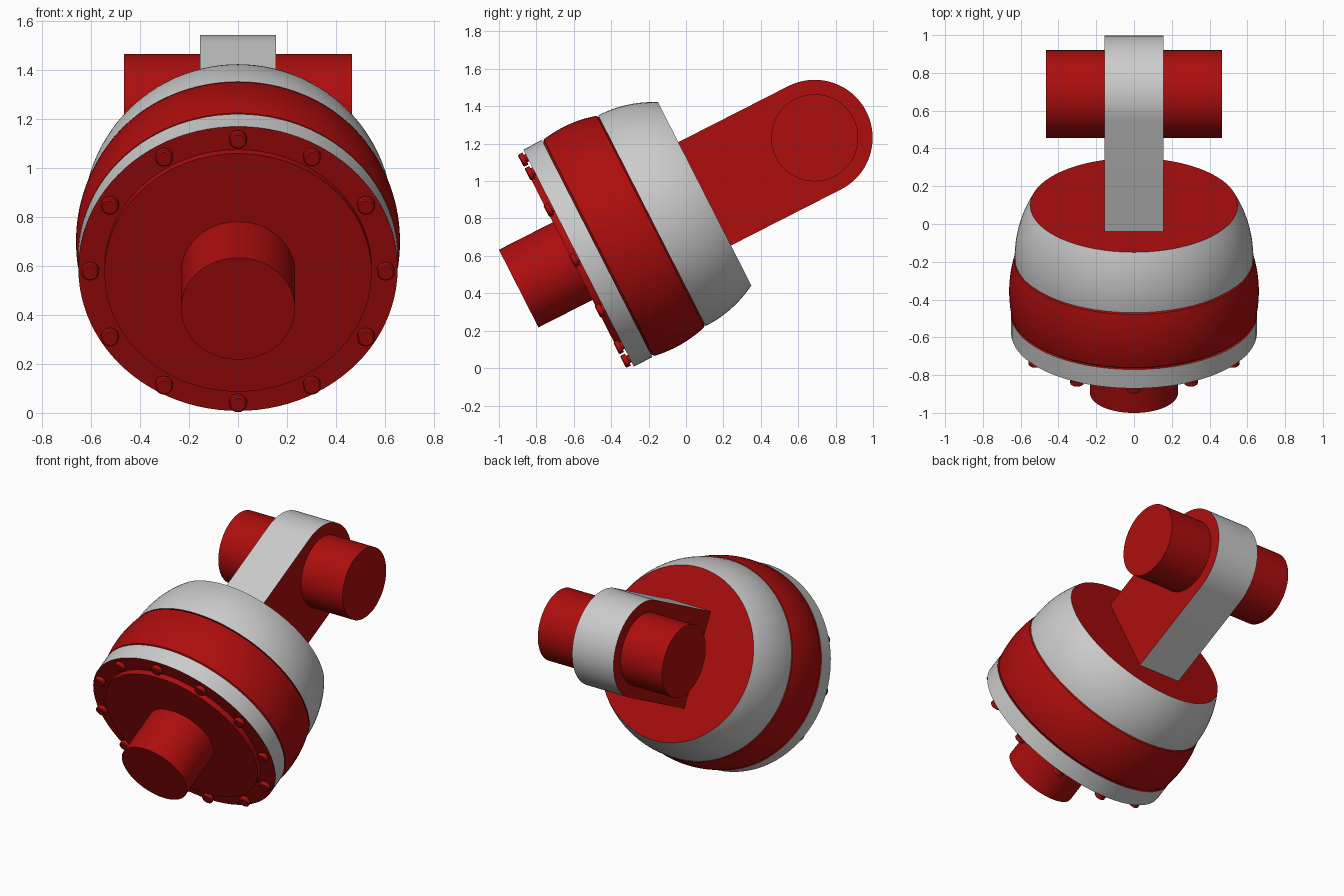
import bpy, bmesh, math
from math import pi, sin, cos, sqrt
from mathutils import Matrix

if "Cube" in bpy.data.objects:
    bpy.data.objects.remove(bpy.data.objects["Cube"])

# Frame of the tilted joint: local z runs along the main axis, 27 degrees above +y
A = math.radians(27)
V0 = 0.785
FRAME = (Matrix.Translation((0, -sin(A) * V0, cos(A) * V0))
         @ Matrix.Rotation(A - pi / 2, 4, 'X'))

red = bpy.data.materials.new("red")
red.diffuse_color = (0.42, 0.004, 0.004, 1)
red.use_nodes = True
red.node_tree.nodes["Principled BSDF"].inputs["Base Color"].default_value = red.diffuse_color
grey = bpy.data.materials.new("grey")      # default grey
MATS = [red, grey]
RED, GREY = 0, 1


def finish(name, bm, matrix):
    bmesh.ops.recalc_face_normals(bm, faces=bm.faces[:])
    me = bpy.data.meshes.new(name)
    bm.to_mesh(me)
    bm.free()
    for m in MATS:
        me.materials.append(m)
    ob = bpy.data.objects.new(name, me)
    bpy.context.collection.objects.link(ob)
    ob.matrix_world = matrix
    bpy.ops.object.select_all(action='DESELECT')
    ob.select_set(True)
    bpy.context.view_layer.objects.active = ob
    bpy.ops.object.shade_smooth_by_angle(angle=math.radians(30))
    return ob


def lathe(name, profile, side=RED, cap=RED, segs=96, matrix=FRAME):
    """Solid of revolution about local z from (radius, height) points."""
    bm = bmesh.new()
    rings = [[bm.verts.new((r * cos(2 * pi * i / segs), r * sin(2 * pi * i / segs), h))
              for i in range(segs)] for r, h in profile]
    for a, b in zip(rings, rings[1:]):
        for i in range(segs):
            j = (i + 1) % segs
            bm.faces.new((a[i], a[j], b[j], b[i])).material_index = side
    for ring in (rings[0], rings[-1]):
        bm.faces.new(ring).material_index = cap
    return finish(name, bm, matrix)


def arc(radius, centre, h0, h1, n=14):
    hs = [h0 + (h1 - h0) * i / n for i in range(n + 1)]
    return [(sqrt(radius ** 2 - (h - centre) ** 2), h) for h in hs]


# Input shaft, cover plate and flange
lathe("input_shaft", [(0.233, -0.604), (0.233, -0.26)], segs=64)
lathe("cover_plate", [(0.545, -0.28), (0.545, -0.24)])
lathe("flange", [(0.651, -0.245), (0.651, -0.133)], side=GREY)

# Rounded housing band with softened edges, then the domed collar
lathe("housing_band", [(0.634, -0.133)] + arc(0.661, 0, -0.122, 0.186) + [(0.612, 0.2)])
lathe("domed_collar", arc(0.632, 0.2, 0.195, 0.512), side=GREY)

# Ring of twelve bolts, each a head on a short shank
for k in range(12):
    t = k * pi / 6
    place = FRAME @ Matrix.Translation((0.603 * cos(t), 0.603 * sin(t), 0))
    lathe(f"bolt_{k + 1}", [(0.03, -0.285), (0.036, -0.28), (0.036, -0.256),
                            (0.022, -0.256), (0.022, -0.24)], segs=20, matrix=place)

# Arm: flat red cheeks with a grey rim, rounded around the pin
PIN, HALF, R = 1.172, 0.155, 0.31
outline = [(-R, 0.505)] + [(-R * cos(pi * i / 40), PIN + R * sin(pi * i / 40))
                           for i in range(41)] + [(R, 0.505)]
bm = bmesh.new()
left, right = ([bm.verts.new((x, y, z)) for y, z in outline] for x in (-HALF, HALF))
bm.faces.new(left)
bm.faces.new(right)
for i in range(len(outline)):
    j = (i + 1) % len(outline)
    bm.faces.new((left[i], left[j], right[j], right[i])).material_index = GREY
finish("arm", bm, FRAME)

# Cross pin through the arm's eye
lathe("cross_pin", [(0.233, -0.466), (0.233, 0.466)], segs=64,
      matrix=FRAME @ Matrix.Translation((0, 0, PIN)) @ Matrix.Rotation(pi / 2, 4, 'Y'))
